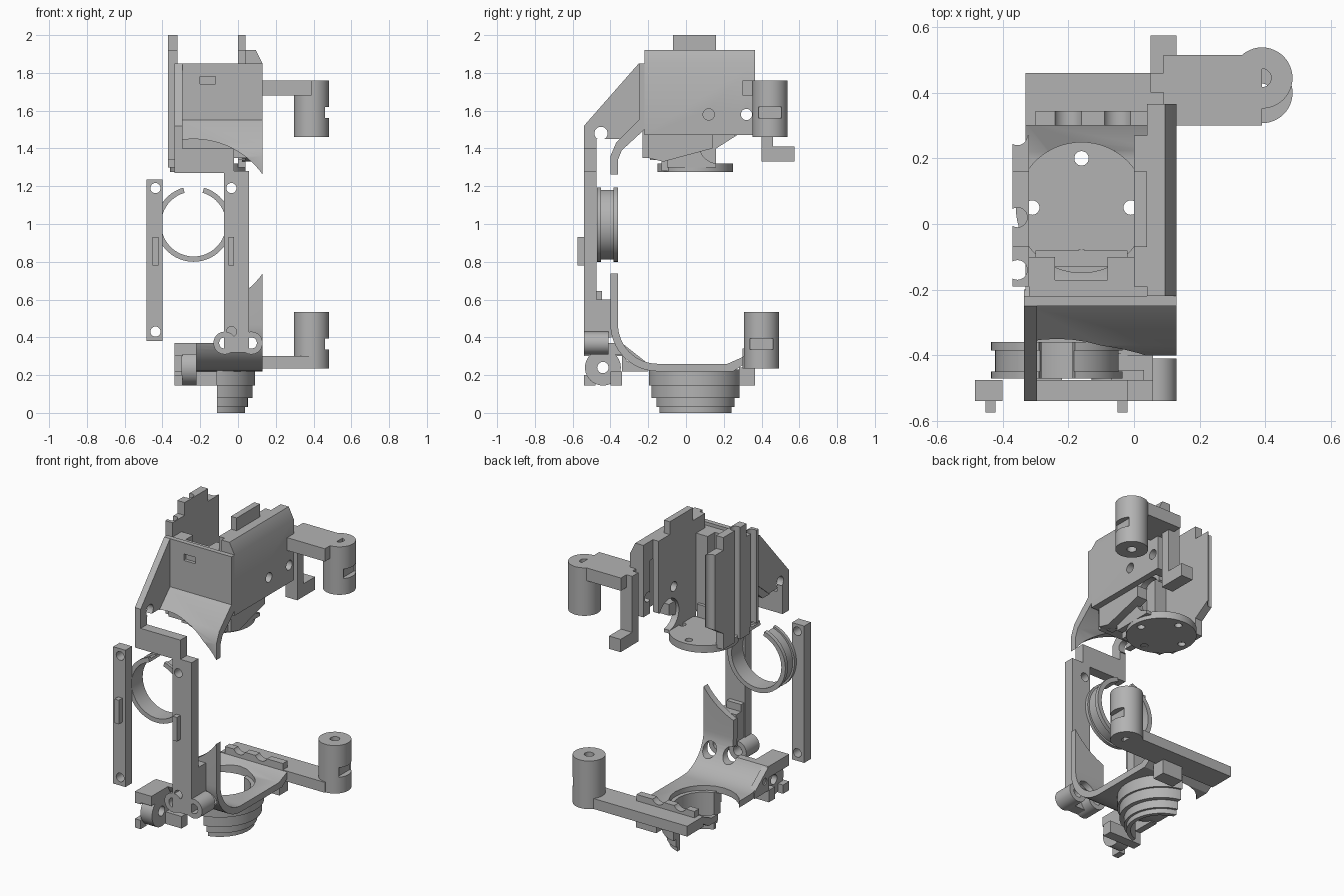
import bpy, bmesh, math
from math import cos, sin, pi, radians

if "Cube" in bpy.data.objects:
    bpy.data.objects.remove(bpy.data.objects["Cube"])

grey = bpy.data.materials.new("plain grey")
grey.use_nodes = True
COLOUR = (0.45, 0.45, 0.45, 1)
grey.diffuse_color = COLOUR
grey.node_tree.nodes["Principled BSDF"].inputs["Base Color"].default_value = COLOUR


def finish(name, bm):
    bmesh.ops.recalc_face_normals(bm, faces=bm.faces)
    mesh = bpy.data.meshes.new(name)
    bm.to_mesh(mesh)
    bm.free()
    mesh.materials.append(grey)
    ob = bpy.data.objects.new(name, mesh)
    bpy.context.collection.objects.link(ob)
    return ob


def prism(name, pts, axis, a, b):
    """Extrude a 2D outline along an axis from a to b."""
    place = {"x": lambda u, v, w: (w, u, v),
             "y": lambda u, v, w: (u, w, v),
             "z": lambda u, v, w: (u, v, w)}[axis]
    bm = bmesh.new()
    lo = [bm.verts.new(place(u, v, a)) for u, v in pts]
    hi = [bm.verts.new(place(u, v, b)) for u, v in pts]
    bm.faces.new(lo)
    bm.faces.new(hi)
    for i in range(len(pts)):
        j = (i + 1) % len(pts)
        bm.faces.new((lo[i], lo[j], hi[j], hi[i]))
    return finish(name, bm)


def box(name, x0, x1, y0, y1, z0, z1):
    return prism(name, [(x0, y0), (x1, y0), (x1, y1), (x0, y1)], "z", z0, z1)


def arc(u, v, r, start, end, n=16):
    angles = [radians(start + (end - start) * i / n) for i in range(n + 1)]
    return [(u + r * cos(t), v + r * sin(t)) for t in angles]


def rod(name, u, v, r, axis, a, b, n=40):
    return prism(name, arc(u, v, r, 0, 360, n)[:-1], axis, a, b)


def cut(ob, *cutters):
    """Subtract the cutters and remove them."""
    for c in cutters:
        c.hide_render = True
        mod = ob.modifiers.new("cut", "BOOLEAN")
        mod.operation, mod.solver, mod.object = "DIFFERENCE", "EXACT", c
        bpy.context.view_layer.objects.active = ob
        bpy.ops.object.modifier_apply(modifier=mod.name)
        bpy.data.objects.remove(c)
    return ob


def hole(u, v, r, axis):
    return rod("hole", u, v, r, axis, -3, 3, 24)


def ring(name, cx, cz, profile, start, end, n=48):
    """Sweep an (r, y) profile round a y axis."""
    bm = bmesh.new()
    rows = []
    for i in range(n + 1):
        t = radians(start + (end - start) * i / n)
        rows.append([bm.verts.new((cx + r * cos(t), y, cz + r * sin(t))) for r, y in profile])
    m = len(profile)
    for p, q in zip(rows, rows[1:]):
        for k in range(m):
            bm.faces.new((p[k], p[(k + 1) % m], q[(k + 1) % m], q[k]))
    bm.faces.new(rows[0])
    bm.faces.new(rows[-1])
    return finish(name, bm)


LENS_X, LENS_Z = -0.235, 1.0     # front opening centre
HUB_X, HUB_Y = -0.16, 0.05       # vertical axis centre


def lens_cut():
    return rod("lens_cut", LENS_X, LENS_Z, 0.45, "y", -0.9, -0.2, 64)


# Upper front shell with the curved lower edge
cut(prism("upper_front_shell",
          [(-.25, 1.85), (-.25, 1.55), (-.37, 1.43), (-.4, 1.36), (-.4, 1.25),
           (-.36, 1.25), (-.36, 1.34), (-.34, 1.39), (-.22, 1.5), (-.22, 1.85)],
          "x", -.33, .13),
    lens_cut(), box("window", -.2, -.12, -.3, -.2, 1.74, 1.78))

# Upper side cheek and cross bar
cut(prism("upper_cheek",
          [(-.22, 1.85), (-.25, 1.85), (-.54, 1.52), (-.54, 1.27), (-.475, 1.27),
           (-.475, 1.45), (-.34, 1.45), (-.22, 1.55)], "x", -.335, -.295),
    hole(-.45, 1.48, .035, "x"))
box("cross_bar", -.33, -.02, -.54, -.475, 1.27, 1.4)

# Upper side wall with sloping top
cut(prism("upper_side_wall",
          [(.04, 1.47), (.13, 1.47), (.13, 1.85), (.095, 1.92), (.04, 1.92)],
          "y", -.22, .365),
    hole(.12, 1.58, .03, "x"), hole(.32, 1.58, .03, "x"),
    box("pocket", .0, .09, -.15, .3, 1.3, 1.8))

# Inner mounting plates standing on the disc
PLATE = [(-.19, 1.34), (-.1, 1.34), (-.1, 1.3), (.16, 1.3), (.16, 1.4), (.27, 1.47),
         (.27, 1.92), (.16, 1.92), (.16, 2), (-.07, 2), (-.07, 1.92), (-.19, 1.92)]
cut(prism("outer_mount_plate", PLATE, "x", -.37, -.32),
    *[hole(-.355, y, .03, "z") for y in (.27, .02, -.14)])
cut(prism("inner_mount_plate", PLATE, "x", 0, .04),
    rod("arch", .17, 1.42, .1, "x", -.1, .1), hole(.12, 1.58, .03, "x"))

# Front post block behind the shell
cut(box("front_post_block", -.32, .07, -.23, -.1, 1.35, 1.83),
    box("notch", -.24, -.08, -.17, 0, 1.3, 1.9), hole(.04, -.14, .025, "z"))
box("post_foot", -.3, -.02, -.13, -.08, 1.28, 1.4)
prism("side_gusset", [(-.2, 1.35), (-.12, 1.33), (.14, 1.4), (.14, 1.47), (-.2, 1.47)],
      "x", .02, .09)

# Bearing disc
cut(rod("bearing_disc", HUB_X, HUB_Y, .2, "z", 1.275, 1.32, 64),
    *[hole(HUB_X + .15 * cos(k * pi / 2), HUB_Y + .15 * sin(k * pi / 2), .022, "z")
      for k in range(4)])

# Upper arm and hook
box("upper_arm", .09, .39, .3, .515, 1.68, 1.76)
box("hook_bar", .05, .13, .4, .46, 1.33, 1.76)
box("hook_foot", .05, .13, .4, .575, 1.33, 1.41)

# Lower arm with underside foot and scalloped rib
box("lower_arm", -.33, .39, .3, .46, .235, .3)
box("arm_foot", -.05, .09, .28, .365, .145, .24)
cut(box("scalloped_rib", -.3, .1, .3, .345, .29, .34),
    *[hole(x, .36, .045, "y") for x in (-.2, -.05)])

# Posts at the ends of both arms
for name, y, z in (("upper_post", .445, 1.46), ("lower_post", .4, .235)):
    cut(rod(name, .39, y, .093, "z", z, z + .3, 48),
        hole(.39, y, .028, "z"),
        box("slot", .45, .55, y - .06, y + .06, z + .1, z + .16))

# Lower curved shell
outer = [(-.4, .75)] + arc(-.15, .47, .25, 180, 270) + [(.25, .22), (.31, .26)]
inner = [(.31, .3), (.22, .26)] + arc(-.15, .47, .21, 270, 180) + [(-.36, .75)]
cut(prism("lower_shell", outer + inner, "x", -.33, .13),
    lens_cut(), box("trim", -.5, -.075, -.6, -.2, .37, .9),
    hole(HUB_X, HUB_Y, .2, "z"),
    *[rod("port", x, .37, .045, "y", -.6, -.2) for x in (-.07, .07)])

# Stepped cup under the floor, open on one side
for name, r, z0, z1 in (("cup_top", .25, .145, .23), ("cup_middle", .238, .08, .15),
                        ("cup_step", .212, .03, .08), ("cup_lip", .198, 0, .03)):
    cut(rod(name, HUB_X, HUB_Y, r, "z", z0, z1, 64),
        hole(HUB_X, HUB_Y, .175, "z"),
        box("open_side", -.6, -.11, -.5, .5, -.1, .4))

# Lower left hinge bracket
box("hinge_top", -.335, -.22, -.54, -.34, .31, .37)
cut(prism("hinge_cheek", [(-.54, .37), (-.34, .37), (-.2, .26), (-.2, .22), (-.34, .22),
                          (-.34, .3), (-.54, .3)], "x", -.335, -.295),
    hole(-.3, .29, .02, "x"))
cut(rod("hinge_disc", -.44, .24, .095, "x", -.3, -.22), hole(-.44, .24, .03, "x"))
box("hinge_stop", -.335, -.295, -.54, -.48, .145, .2)
box("hinge_floor", -.335, -.11, -.4, -.34, .145, .22)

# Twin screw bosses
for side, x in (("left", .07), ("right", -.07)):
    cut(rod(side + "_screw_boss", x, .37, .06, "y", -.54, -.41), hole(x, .37, .03, "y"))

# Front column and slider rail, each with a raised tab
for name, x0, x1, z0, z1, hx in (("front_column", -.075, .058, .32, 1.28, -.035),
                                 ("slider_rail", -.485, -.4, .38, 1.235, -.437)):
    cut(box(name, x0, x1, -.54, -.475, z0, z1),
        hole(hx, 1.19, .027, "y"), hole(hx, .43, .027, "y"))
    box(name + "_tab", hx - .015, hx + .015, -.575, -.53, .78, .93)
box("column_brace", -.07, .058, -.48, -.395, .4, .6)
box("column_rib", -.07, .03, -.48, -.445, .6, .645)

# Grooved lens ring, split at the top
ring("lens_ring", LENS_X, LENS_Z,
     [(.172, -.47), (.2, -.47), (.2, -.45), (.188, -.45), (.188, -.385),
      (.2, -.385), (.2, -.36), (.172, -.36)], 106, 434)

# Smooth round surfaces, keep hard edges
bpy.ops.object.select_all(action="DESELECT")
for ob in bpy.context.scene.objects:
    if ob.type == "MESH":
        ob.select_set(True)
        bpy.context.view_layer.objects.active = ob
bpy.ops.object.shade_smooth_by_angle(angle=radians(30))
